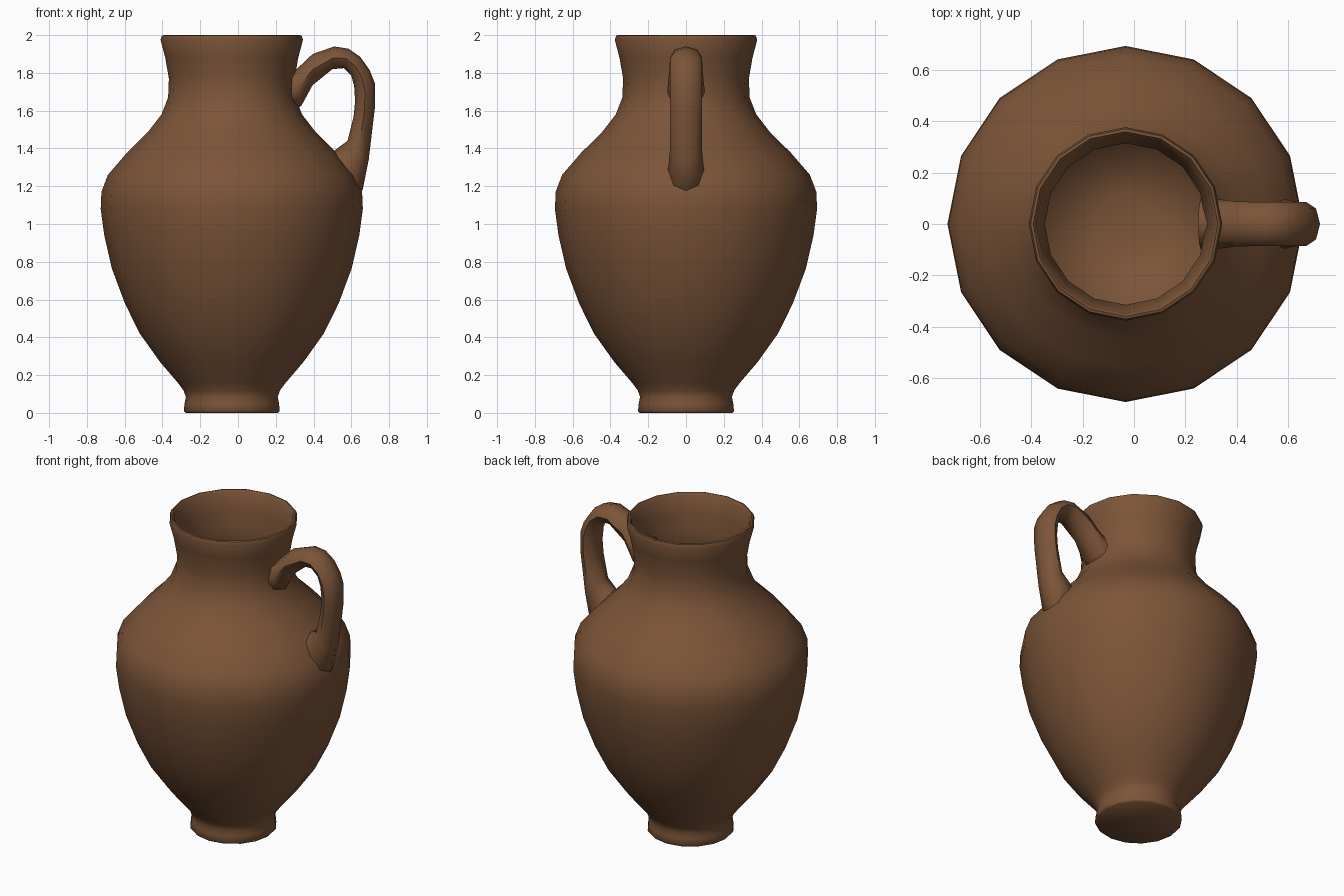
import bpy, bmesh, math
from mathutils import Vector

if "Cube" in bpy.data.objects:
    bpy.data.objects.remove(bpy.data.objects["Cube"])

AXIS_X = -0.033   # the body sits slightly left so the whole jug is centred
SIDES = 16

clay = bpy.data.materials.new("brown clay")
clay.diffuse_color = (0.2, 0.09, 0.04, 1)
clay.use_nodes = True
clay.node_tree.nodes["Principled BSDF"].inputs["Base Color"].default_value = clay.diffuse_color


def finish(bm, name, angle):
    bmesh.ops.recalc_face_normals(bm, faces=bm.faces)
    mesh = bpy.data.meshes.new(name)
    bm.to_mesh(mesh)
    bm.free()
    mesh.materials.append(clay)
    obj = bpy.data.objects.new(name, mesh)
    bpy.context.collection.objects.link(obj)
    bpy.ops.object.select_all(action='DESELECT')
    obj.select_set(True)
    bpy.context.view_layer.objects.active = obj
    bpy.ops.object.shade_smooth_by_angle(angle=math.radians(angle))
    return obj


def loft(rings, name, angle):
    """Skin a list of equal-length point rings and cap both ends."""
    bm = bmesh.new()
    loops = [[bm.verts.new(p) for p in ring] for ring in rings]
    n = len(loops[0])
    for a, b in zip(loops, loops[1:]):
        for i in range(n):
            j = (i + 1) % n
            bm.faces.new((a[i], a[j], b[j], b[i]))
    bm.faces.new(loops[0])
    bm.faces.new(loops[-1])
    return finish(bm, name, angle)


# Jug body: outer wall (radius, height) from foot to rim, then the inside
outer = [(0.245, 0), (0.254, 0.01), (0.25, 0.05), (0.243, 0.085), (0.256, 0.12),
         (0.286, 0.16), (0.38, 0.27), (0.487, 0.42), (0.566, 0.58), (0.635, 0.765),
         (0.675, 0.94), (0.694, 1.08), (0.69, 1.17), (0.656, 1.26), (0.556, 1.376),
         (0.444, 1.487), (0.372, 1.58), (0.337, 1.67), (0.333, 1.77), (0.352, 1.88),
         (0.377, 1.975), (0.370, 1.997), (0.36, 2.0)]
inner = [(0.348, 1.985), (0.33, 1.88), (0.315, 1.77), (0.315, 1.67), (0.35, 1.57),
         (0.43, 1.46), (0.63, 1.25), (0.668, 1.08), (0.61, 0.765), (0.46, 0.42),
         (0.35, 0.27), (0.245, 0.15), (0.12, 0.11)]


def circle(r, z):
    return [(AXIS_X + r * math.cos(2 * math.pi * i / SIDES),
             r * math.sin(2 * math.pi * i / SIDES), z) for i in range(SIDES)]


loft([circle(r, z) for r, z in outer + inner], "jug_body", 50)

# Handle: each section is outer x, z, inner x, z and half width in y
sections = [(0.25, 1.79, 0.27, 1.59, 0.10), (0.30, 1.81, 0.335, 1.625, 0.098),
            (0.395, 1.90, 0.395, 1.735, 0.088), (0.51, 1.94, 0.50, 1.82, 0.085),
            (0.585, 1.928, 0.56, 1.825, 0.085), (0.647, 1.885, 0.60, 1.785, 0.085),
            (0.697, 1.815, 0.615, 1.73, 0.085), (0.725, 1.745, 0.62, 1.65, 0.085),
            (0.724, 1.61, 0.612, 1.57, 0.085), (0.692, 1.34, 0.58, 1.44, 0.085),
            (0.66, 1.18, 0.525, 1.40, 0.095), (0.60, 1.14, 0.46, 1.35, 0.09)]
rings = []
for ox, oz, ix, iz, w in sections:
    mid = Vector((ox + ix, 0, oz + iz)) / 2
    half = Vector((ox - ix, 0, oz - iz)) / 2
    rings.append([mid + half * math.cos(a) + Vector((0, w * math.sin(a), 0))
                  for a in (2 * math.pi * i / 8 for i in range(8))])
loft(rings, "handle", 60)
